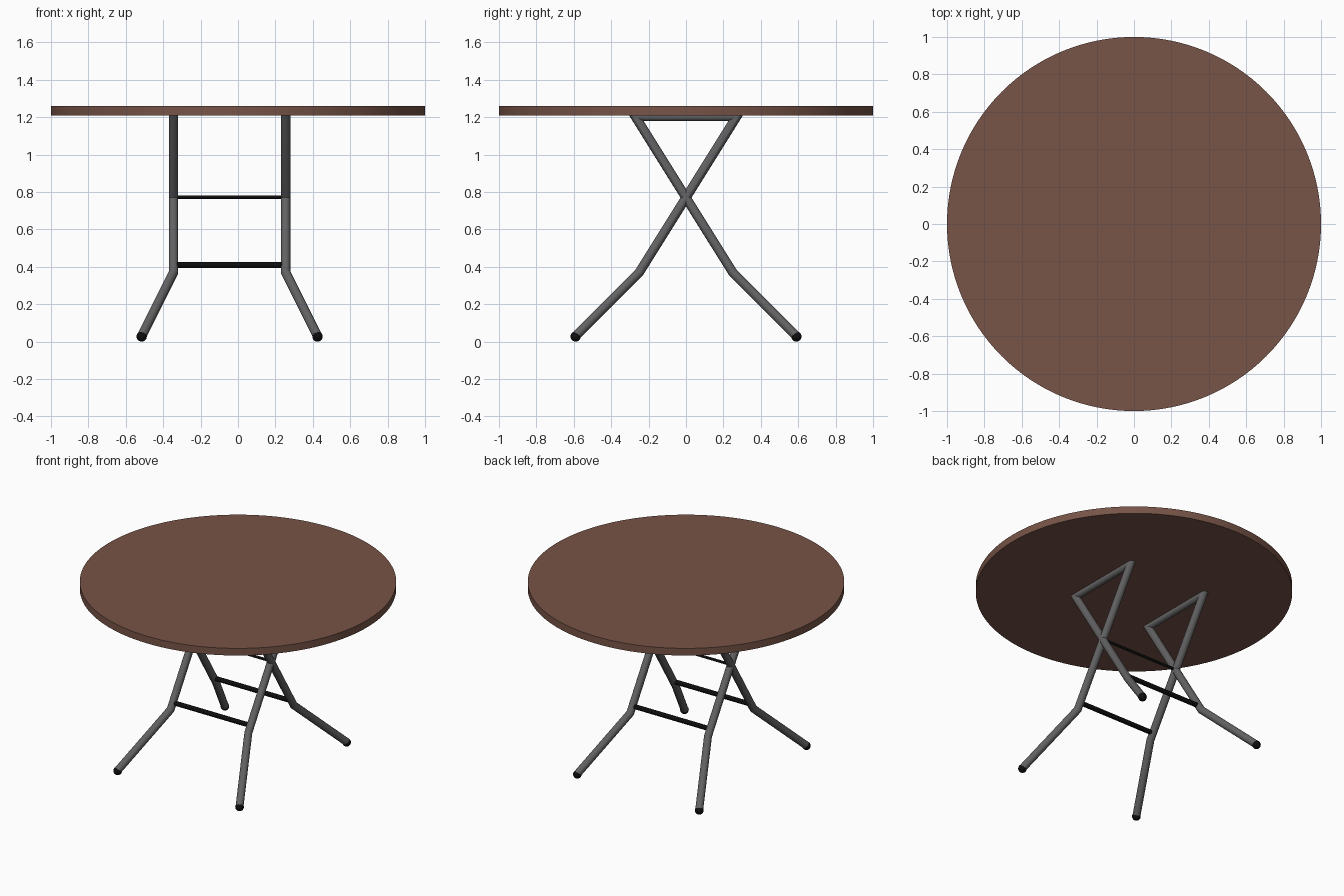
import bpy, bmesh, math
from mathutils import Vector

if "Cube" in bpy.data.objects:
    bpy.data.objects.remove(bpy.data.objects["Cube"])


def material(name, rgb):
    m = bpy.data.materials.new(name)
    m.diffuse_color = (*rgb, 1)
    m.use_nodes = True
    m.node_tree.nodes["Principled BSDF"].inputs["Base Color"].default_value = m.diffuse_color
    return m


BROWN = material("brown wood", (0.185, 0.088, 0.063))
GREY = material("grey metal", (0.122, 0.122, 0.126))
BLACK = material("black", (0.004, 0.004, 0.004))


def finish(ob, name, mat):
    ob.name = name
    ob.data.materials.append(mat)
    bpy.ops.object.select_all(action='DESELECT')
    ob.select_set(True)
    bpy.context.view_layer.objects.active = ob
    bpy.ops.object.shade_smooth_by_angle(angle=math.radians(30))


def tube(name, points, radius, mat, sides=24):
    """Round tube along a polyline with mitred corners."""
    pts = [Vector(p) for p in points]
    dirs = [(b - a).normalized() for a, b in zip(pts, pts[1:])]
    bm = bmesh.new()
    u = dirs[0].cross(Vector((1, 0, 0)))
    if u.length < 1e-4:
        u = dirs[0].cross(Vector((0, 1, 0)))
    u.normalize()
    v = dirs[0].cross(u)
    angles = [2 * math.pi * i / sides for i in range(sides)]
    cur = [pts[0] + radius * (math.cos(a) * u + math.sin(a) * v) for a in angles]
    rings = [[bm.verts.new(c) for c in cur]]
    for i, d in enumerate(dirs):
        n = (d + dirs[i + 1]).normalized() if i + 1 < len(dirs) else d
        cur = [c + d * ((pts[i + 1] - c).dot(n) / d.dot(n)) for c in cur]
        rings.append([bm.verts.new(c) for c in cur])
    for r0, r1 in zip(rings, rings[1:]):
        for i in range(sides):
            j = (i + 1) % sides
            bm.faces.new((r0[i], r0[j], r1[j], r1[i]))
    bm.faces.new(rings[0])
    bm.faces.new(rings[-1])
    bmesh.ops.recalc_face_normals(bm, faces=bm.faces)
    me = bpy.data.meshes.new(name)
    bm.to_mesh(me)
    bm.free()
    ob = bpy.data.objects.new(name, me)
    bpy.context.collection.objects.link(ob)
    finish(ob, name, mat)


# Round table top
bpy.ops.mesh.primitive_cylinder_add(vertices=128, radius=1, depth=0.05, location=(0, 0, 1.235))
finish(bpy.context.object, "table_top", BROWN)

# Crossed leg frames, one continuous bent tube per side
MID = -0.045
for side, label in ((-1, "left"), (1, "right")):
    x, foot_x = MID + side * 0.30, MID + side * 0.47
    half = [(foot_x, -0.59, 0.03), (x, -0.25, 0.37), (x, 0.272, 1.205)]
    other = [(px, -py, pz) for px, py, pz in reversed(half)]
    tube(label + "_leg_frame", half + other, 0.025, GREY)
    # Rubber feet
    for y, end in ((-0.59, "front"), (0.59, "back")):
        bpy.ops.mesh.primitive_uv_sphere_add(segments=24, ring_count=12, radius=0.0275,
                                             location=(foot_x, y, 0.0275))
        finish(bpy.context.object, f"{label}_{end}_foot", BLACK)

# Lower cross bars and thin pivot rod
for y, end in ((-0.225, "front"), (0.225, "back")):
    tube(end + "_cross_bar", [(MID - 0.3, y, 0.41), (MID + 0.3, y, 0.41)], 0.016, BLACK, 16)
tube("pivot_rod", [(MID - 0.3, 0, 0.773), (MID + 0.3, 0, 0.773)], 0.009, BLACK, 16)
